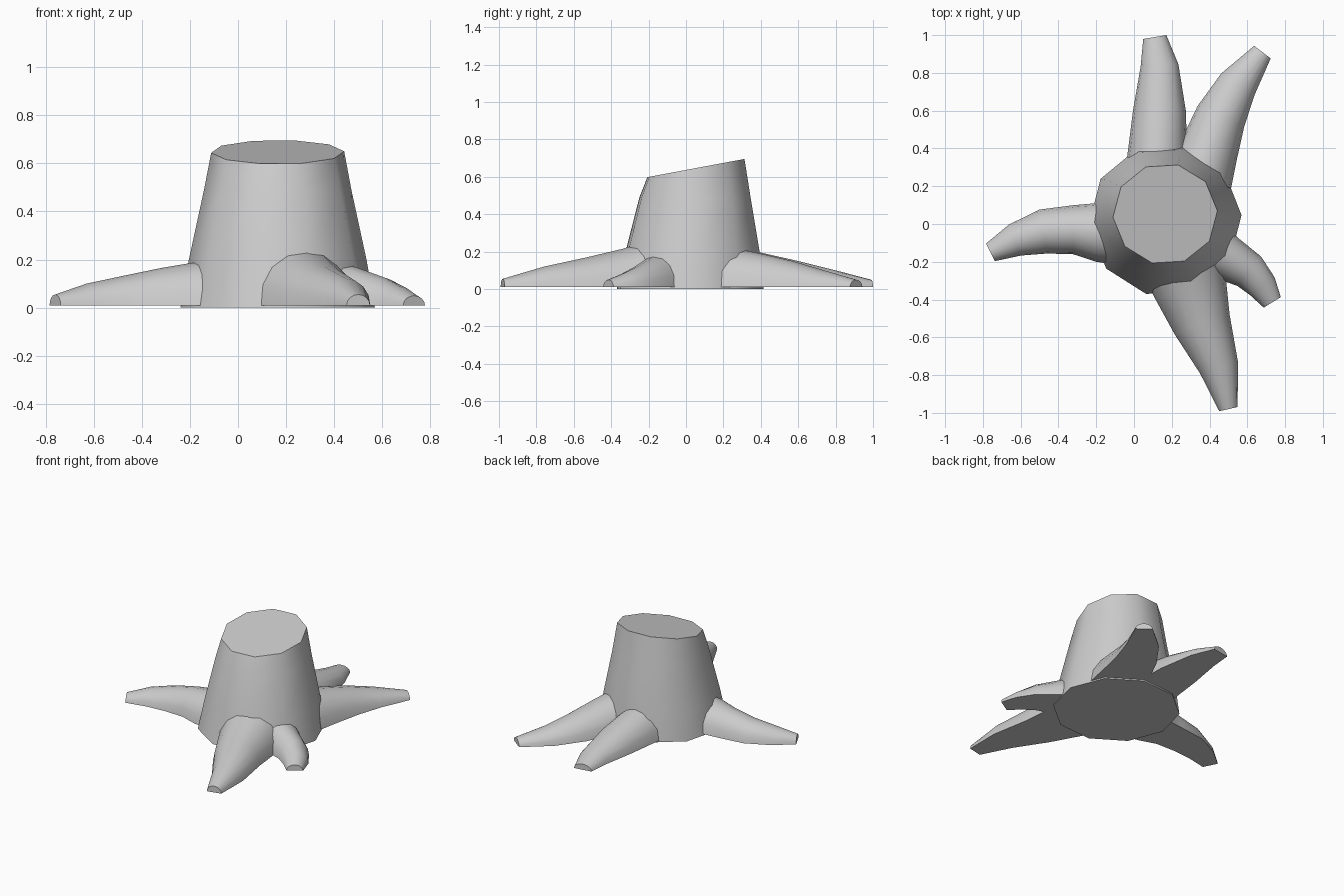
import bpy, bmesh
from math import cos, sin, pi, radians
from mathutils import Vector

if "Cube" in bpy.data.objects:
    bpy.data.objects.remove(bpy.data.objects["Cube"])


def loft(name, rings, angle):
    """Skin a list of equal-length rings into a closed, capped solid."""
    bm = bmesh.new()
    loops = [[bm.verts.new(p) for p in ring] for ring in rings]
    n = len(loops[0])
    for a, b in zip(loops, loops[1:]):
        for i in range(n):
            j = (i + 1) % n
            bm.faces.new((a[i], a[j], b[j], b[i]))
    bm.faces.new(loops[0])
    bm.faces.new(loops[-1])
    bmesh.ops.recalc_face_normals(bm, faces=bm.faces)
    mesh = bpy.data.meshes.new(name)
    bm.to_mesh(mesh)
    bm.free()
    ob = bpy.data.objects.new(name, mesh)
    bpy.context.collection.objects.link(ob)
    bpy.ops.object.select_all(action='DESELECT')
    ob.select_set(True)
    bpy.context.view_layer.objects.active = ob
    bpy.ops.object.shade_smooth_by_angle(angle=radians(angle))
    return ob


# Trunk: flared ten-sided stump with a slanted saw cut
SIDES = 10
TRUNK = [(0.0, 0.022, 0.405), (0.2, 0.035, 0.37), (0.49, 0.048, 0.307)]  # z, centre y, radius
angles = [2 * pi * (i + 0.1) / SIDES for i in range(SIDES)]
rings = [[(0.165 + r * cos(a), cy + r * sin(a), z) for a in angles]
         for z, cy, r in TRUNK]
rings.append([(0.165 + 0.277 * cos(a), 0.053 + 0.268 * sin(a),
               0.647 + 0.187 * 0.268 * sin(a)) for a in angles])
loft("trunk", rings, 40)

# Roots: tapering arched branches, each station is x, y, half width, top height
ROOTS = {
    "root_back": [(0.125, 0.29, 0.17, 0.215), (0.125, 0.4, 0.155, 0.195),
                  (0.135, 0.6, 0.14, 0.15), (0.135, 0.84, 0.1, 0.09), (0.11, 0.99, 0.062, 0.05)],
    "root_back_right": [(0.345, 0.25, 0.18, 0.22), (0.40, 0.40, 0.155, 0.19),
                        (0.46, 0.57, 0.135, 0.15), (0.55, 0.74, 0.105, 0.1), (0.68, 0.91, 0.055, 0.05)],
    "root_left": [(-0.1, -0.03, 0.19, 0.2), (-0.2, -0.045, 0.155, 0.185),
                  (-0.32, -0.03, 0.13, 0.165), (-0.48, -0.04, 0.118, 0.132),
                  (-0.63, -0.085, 0.088, 0.1), (-0.76, -0.15, 0.052, 0.055)],
    "root_front": [(0.27, -0.25, 0.21, 0.245), (0.3, -0.34, 0.195, 0.215),
                   (0.36, -0.53, 0.155, 0.17), (0.45, -0.76, 0.105, 0.12), (0.5, -0.98, 0.05, 0.055)],
    "root_front_right": [(0.42, -0.14, 0.14, 0.19), (0.5, -0.185, 0.12, 0.165),
                         (0.61, -0.25, 0.1, 0.125), (0.68, -0.33, 0.08, 0.085), (0.732, -0.415, 0.053, 0.05)],
}
ARCH = 8
for name, path in ROOTS.items():
    rings = []
    for i, (x, y, w, h) in enumerate(path):
        # Cross-section stands square to the path direction
        p, q = path[max(i - 1, 0)], path[min(i + 1, len(path) - 1)]
        d = Vector((q[0] - p[0], q[1] - p[1])).normalized()
        rings.append([(x - d.y * w * cos(pi * k / ARCH), y + d.x * w * cos(pi * k / ARCH),
                       0.01 + (h - 0.01) * sin(pi * k / ARCH)) for k in range(ARCH + 1)])
    loft(name, rings, 48)
